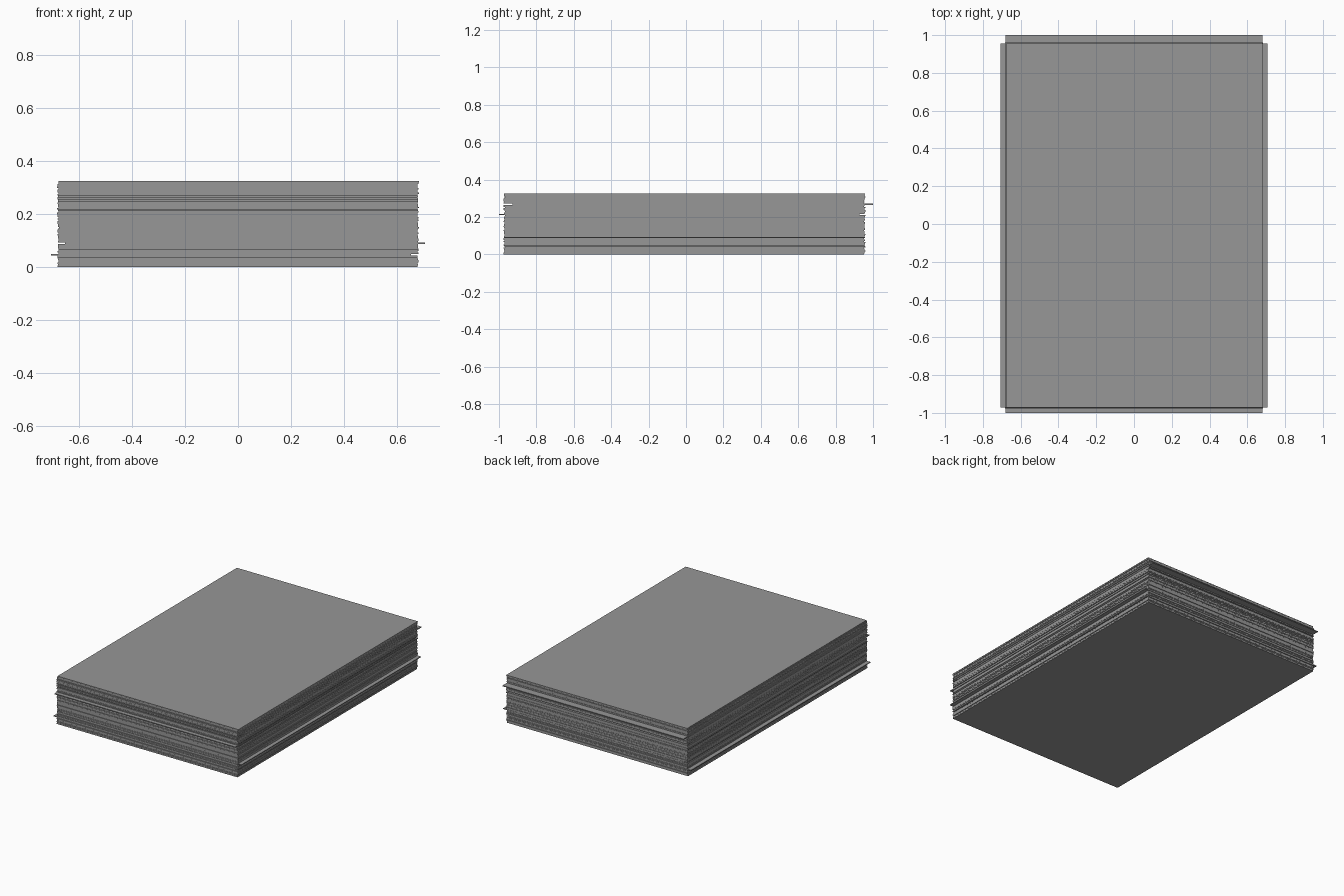
import bpy, bmesh, random

if "Cube" in bpy.data.objects:
    bpy.data.objects.remove(bpy.data.objects["Cube"])

random.seed(4)
W, L, H, N = 1.361, 1.928, 0.325, 60
T = H / N
CY = -0.008

# dark grey paper
paper = bpy.data.materials.new("grey_paper")
paper.diffuse_color = (0.31, 0.31, 0.31, 1)
paper.use_nodes = True
paper.node_tree.nodes["Principled BSDF"].inputs["Base Color"].default_value = paper.diffuse_color

# one sheet of paper, shared by the whole stack
mesh = bpy.data.meshes.new("paper_sheet")
bm = bmesh.new()
bmesh.ops.create_cube(bm, size=1)
bmesh.ops.scale(bm, vec=(W, L, T), verts=bm.verts)
bm.to_mesh(mesh)
bm.free()
mesh.materials.append(paper)

# sheets that stick out of the stack: index -> (x, y) centre
pulled = {8: (-0.026, CY), 16: (0.026, CY), 39: (0, -0.036), 49: (0, 0.036)}

# loosely aligned pile
for i in range(N):
    x, y = random.uniform(-0.003, 0.003), CY + random.uniform(-0.004, 0.004)
    name = "paper_sheet"
    if i in pulled:
        x, y = pulled[i]
        name = "pulled_out_sheet"
    sheet = bpy.data.objects.new(name, mesh)
    sheet.location = (x, y, (i + 0.5) * T)
    bpy.context.collection.objects.link(sheet)
